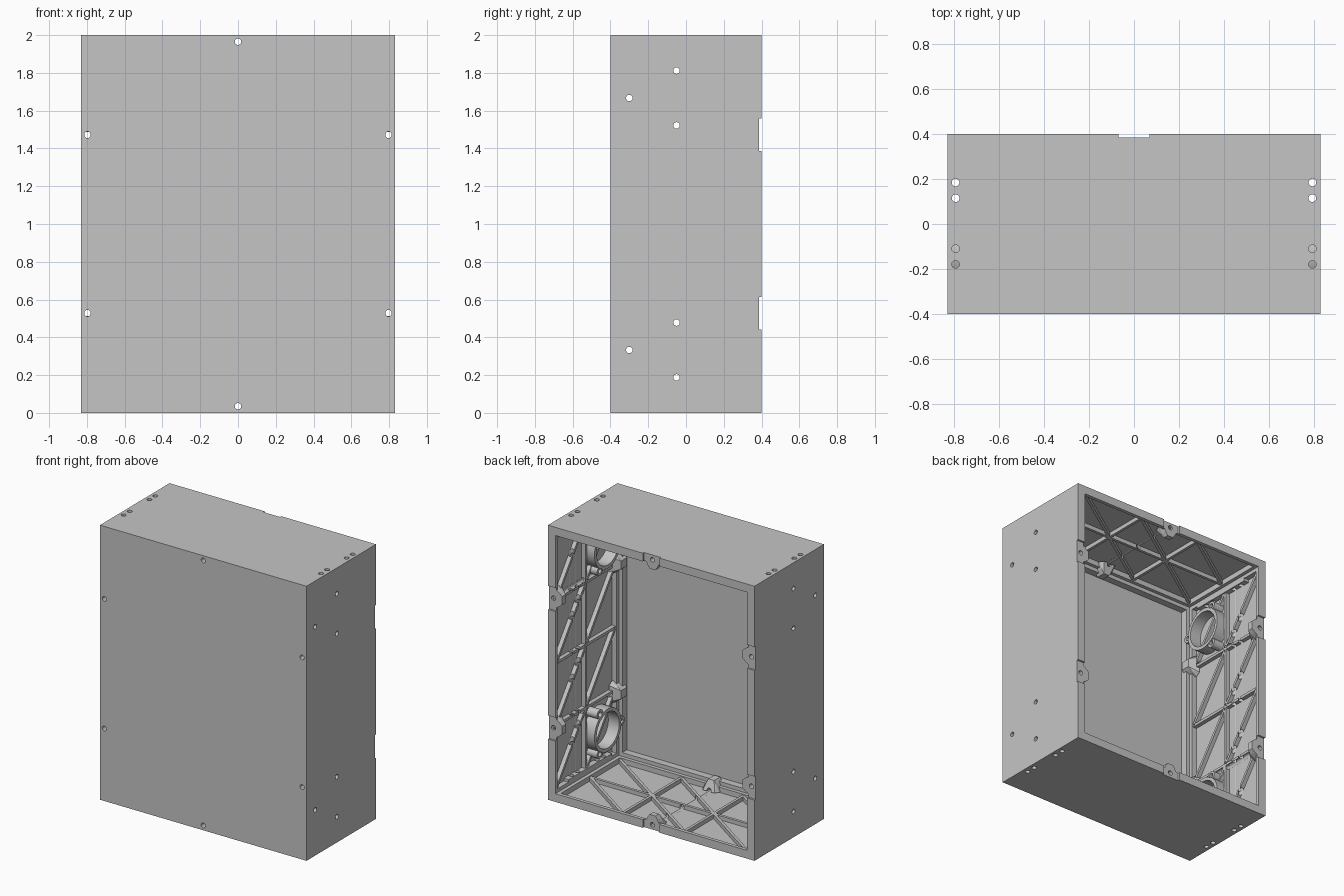
import bpy, bmesh, math
from mathutils import Matrix, Vector

cube = bpy.data.objects.get("Cube")
if cube:
    bpy.data.objects.remove(cube)

HX, HY, HZ = 0.832, 0.4, 1.0      # half sizes of the housing
RIM, SKIN = 0.06, 0.022           # wall and thin skin thickness
FLANGE_Y = -0.33                  # inner face of the front flange
NOTCH_Y = 0.386
HOLE = 0.017

grey = bpy.data.materials.new("light_grey")
grey.use_nodes = True
colour = (0.56, 0.56, 0.56, 1)
grey.diffuse_color = colour
grey.node_tree.nodes["Principled BSDF"].inputs["Base Color"].default_value = colour


def finish(bm, name, matrix=Matrix(), smooth=False):
    bm.transform(matrix)
    bmesh.ops.recalc_face_normals(bm, faces=bm.faces)
    mesh = bpy.data.meshes.new(name)
    bm.to_mesh(mesh)
    bm.free()
    mesh.materials.append(grey)
    ob = bpy.data.objects.new(name, mesh)
    bpy.context.scene.collection.objects.link(ob)
    if smooth:
        bpy.ops.object.select_all(action='DESELECT')
        ob.select_set(True)
        bpy.context.view_layer.objects.active = ob
        bpy.ops.object.shade_smooth_by_angle(angle=math.radians(30))
    return ob


def add_box(bm, low, high):
    low, high = Vector(low), Vector(high)
    m = Matrix.Translation((low + high) / 2) @ Matrix.Diagonal((*(high - low), 1))
    bmesh.ops.create_cube(bm, size=1, matrix=m)


def add_rod(bm, centre, axis, length, radius=HOLE):
    rot = Vector((0, 0, 1)).rotation_difference(Vector(axis)).to_matrix().to_4x4()
    bmesh.ops.create_cone(bm, cap_ends=True, segments=24, radius1=radius, radius2=radius,
                          depth=length, matrix=Matrix.Translation(centre) @ rot)


# Cutters: screw holes along each axis, and the notches in the back rim
ring_y = -0.133
ring_holes = [(-0.05, 0.145), (-0.05, -0.145), (-0.3, 0)]
holes_x, holes_y, holes_z, notches = (bmesh.new() for _ in range(4))
for sx in (-1, 1):
    for sz in (-1, 1):
        for y, dz in ring_holes:
            add_rod(holes_x, (sx * HX, y, 1 + sz * 0.667 + dz), (1, 0, 0), 0.4)
        add_rod(holes_y, (sx * 0.797, 0, 1 + sz * 0.472), (0, 1, 0), 1)
        add_box(notches, (sx * HX - 0.1, NOTCH_Y, 1 + sz * 0.472 - 0.086),
                (sx * HX + 0.1, 0.45, 1 + sz * 0.472 + 0.086))
        for y in (-0.11, -0.18):
            add_rod(holes_z, (sx * 0.795, y, 1 + sz), (0, 0, 1), 0.24)
    for y in (0.185, 0.115):
        add_rod(holes_z, (sx * 0.795, y, 1), (0, 0, 1), 2.2)
for sz in (-1, 1):
    add_rod(holes_y, (0, 0, 1 + sz * 0.965), (0, 1, 0), 1)
    add_box(notches, (-0.068, NOTCH_Y, 1 + sz - 0.1), (0.068, 0.45, 1 + sz + 0.1))

cutters = {}
for key, bm in (("x", holes_x), ("y", holes_y), ("z", holes_z), ("notch", notches)):
    cutters[key] = finish(bm, "cutter_" + key)
    cutters[key].hide_render = True
    cutters[key].hide_viewport = True


def cut(ob, *keys):
    for key in keys:
        mod = ob.modifiers.new("cut_" + key, 'BOOLEAN')
        mod.operation = 'DIFFERENCE'
        mod.solver = 'EXACT'
        mod.use_self = True
        mod.object = cutters[key]


# Housing: box hollowed from the back, with a front flange and recessed walls
bm = bmesh.new()
add_box(bm, (-HX, -HY, 0), (HX, HY, 2 * HZ))
back = max(bm.faces, key=lambda f: f.calc_center_median().y)


def sink(thickness, depth):
    bmesh.ops.inset_individual(bm, faces=[back], thickness=thickness, use_even_offset=True)
    new = bmesh.ops.extrude_discrete_faces(bm, faces=[back])["faces"][0]
    bmesh.ops.translate(bm, verts=new.verts, vec=(0, -depth, 0))
    return new


back = sink(RIM, HY - FLANGE_Y)
walls = [f for e in back.edges for f in e.link_faces if f != back]
back = sink(0.028, 0.052)
bmesh.ops.inset_individual(bm, faces=walls, thickness=0.026, use_even_offset=True)
for f in walls:
    offset = f.normal * -(RIM - SKIN)
    new = bmesh.ops.extrude_discrete_faces(bm, faces=[f])["faces"][0]
    bmesh.ops.translate(bm, verts=new.verts, vec=offset)
cut(finish(bm, "housing"), "notch", "x", "y", "z")

# Wall frames: local axes are (along the wall, depth, outward)
SIDES = {"left": ((0, 0, 1), (1, 0, 0)), "top": ((-1, 0, 0), (0, 0, 1)),
         "right": ((0, 0, -1), (-1, 0, 0)), "bottom": ((1, 0, 0), (0, 0, -1))}
Y_LOW, Y_HIGH = FLANGE_Y + 0.026, HY - 0.026


def rib(bm, a, b, h):
    a, b = Vector(a), Vector(b)
    d, mid = b - a, (a + b) / 2
    m = (Matrix.Translation((mid.x, mid.y, h - 0.036)) @
         Matrix.Rotation(math.atan2(d.y, d.x), 4, 'Z') @
         Matrix.Diagonal((d.length, 0.02, 0.032, 1)))
    bmesh.ops.create_cube(bm, size=1, matrix=m)


def lug(name, t, half, h, y0, y1, y_root, frame):
    # Tapered screw boss, sloping back to the wall at y_root
    bm = bmesh.new()
    root = h - 0.03
    for y in (y0, y1):
        for s in (-1, 1):
            bm.verts.new((t + s * half * 0.35, y, h - 0.105))
            bm.verts.new((t + s * half * 0.6, y, h - RIM - 0.02))
            bm.verts.new((t + s * half * 0.95, y, root))
    for s in (-1, 1):
        bm.verts.new((t + s * half * 0.7, y_root, root))
    bmesh.ops.convex_hull(bm, input=bm.verts)
    cut(finish(bm, name, frame), "y")


for side, (along, out) in SIDES.items():
    frame = Matrix.Translation((0, 0, HZ)) @ Matrix(
        (along, (0, 1, 0), out)).transposed().to_4x4()
    upright = side in ("left", "right")
    h, half_len, cells = (HX, HZ, 4) if upright else (HZ, HX, 3)
    reach = half_len - RIM - 0.026

    # Ribs: one lengthwise, several across, one diagonal in each cell
    bm = bmesh.new()
    ts = [-reach + 2 * reach * i / cells for i in range(cells + 1)]
    ys = [Y_LOW, (Y_LOW + Y_HIGH) / 2, Y_HIGH]
    rib(bm, (-reach, ys[1]), (reach, ys[1]), h)
    for t in ts[1:-1]:
        rib(bm, (t, Y_LOW), (t, Y_HIGH), h)
    for i in range(cells):
        for j in range(2):
            rib(bm, (ts[i], ys[j + 1]), (ts[i + 1], ys[j]), h)
    ribs = finish(bm, side + "_ribs", frame)
    if upright:
        cut(ribs, "x", "y", "z")
    else:
        cut(ribs, "y")

    # Screw lugs at the back rim and the front flange
    for i, t in enumerate((-0.472, 0.472) if upright else (0,)):
        half = 0.085 if upright else 0.068
        lug(f"{side}_back_lug_{i}", t, half, h, NOTCH_Y, 0.345, 0.29, frame)
        lug(f"{side}_front_lug_{i}", t, half, h, -0.36, -0.29, -0.26, frame)

    # Round mounts with three screw bosses, and pads for the corner screws
    if upright:
        for i, t in enumerate((-0.667, 0.667)):
            bm = bmesh.new()
            profile = [(0.13, h - 0.02), (0.155, h - 0.02), (0.155, h - 0.11), (0.13, h - 0.11)]
            vs = [bm.verts.new((t + r, ring_y, z)) for r, z in profile]
            es = [bm.edges.new((vs[k], vs[(k + 1) % 4])) for k in range(4)]
            bmesh.ops.spin(bm, geom=vs + es, cent=(t, ring_y, 0), axis=(0, 0, 1),
                           angle=math.tau, steps=48, use_merge=True)
            bmesh.ops.remove_doubles(bm, verts=bm.verts, dist=0.0001)
            cut(finish(bm, f"{side}_mount_ring_{i}", frame, True), "x")
            bm = bmesh.new()
            for y, dt in ring_holes:
                add_rod(bm, (t + dt, y, h - 0.062), (0, 0, 1), 0.084, 0.034)
            cut(finish(bm, f"{side}_mount_bosses_{i}", frame, True), "x")
            bm = bmesh.new()
            end = math.copysign(half_len - 0.094, t)
            add_box(bm, (end - 0.012, -0.25, h - 0.062), (end + 0.012, 0.25, h - 0.02))
            cut(finish(bm, f"{side}_corner_pad_{i}", frame), "z")
